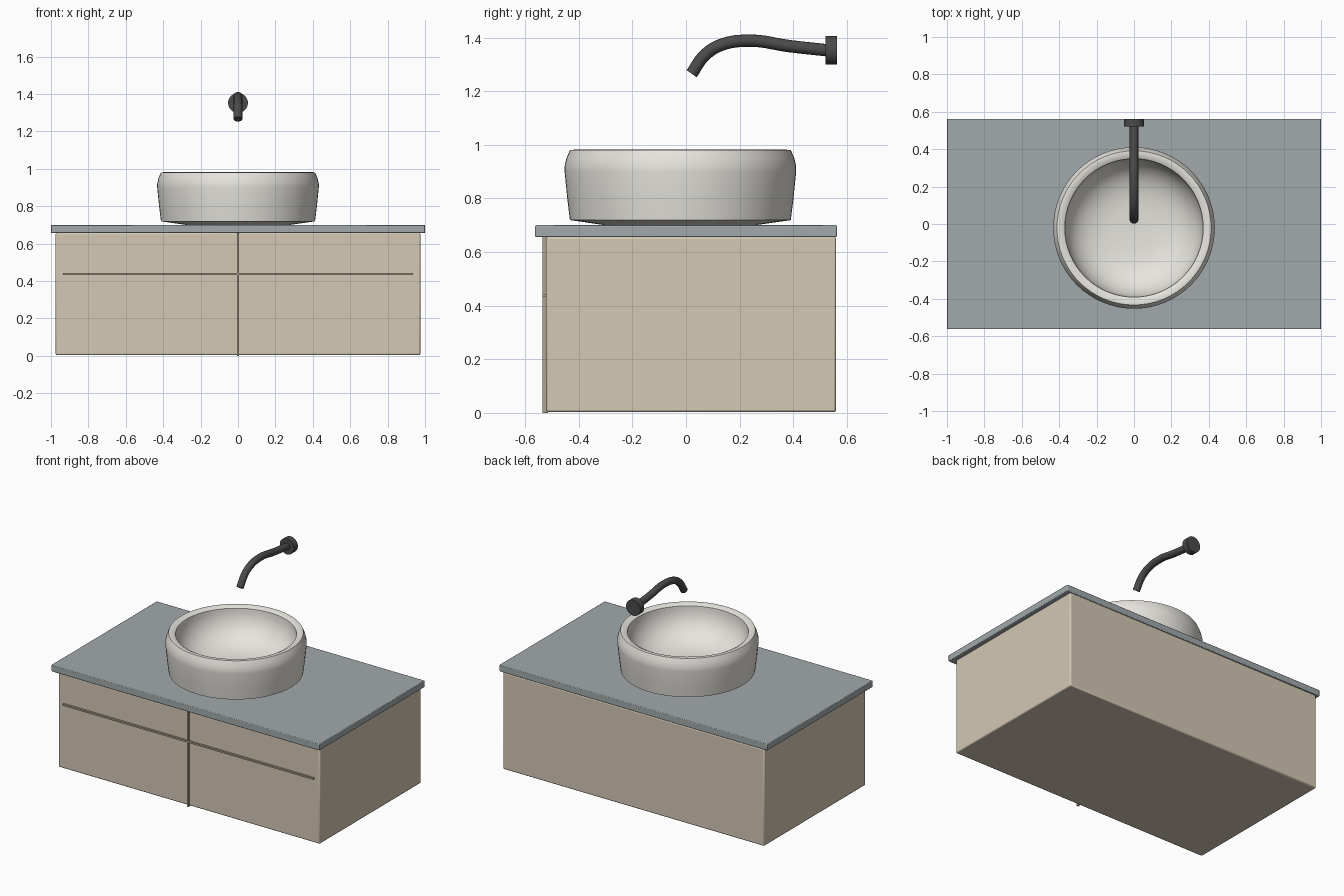
import bpy, bmesh, math
from mathutils import Matrix, Vector

if "Cube" in bpy.data.objects:
    bpy.data.objects.remove(bpy.data.objects["Cube"])


def material(name, rgb):
    m = bpy.data.materials.new(name)
    m.diffuse_color = (*rgb, 1)
    m.use_nodes = True
    m.node_tree.nodes["Principled BSDF"].inputs["Base Color"].default_value = m.diffuse_color
    return m


WOOD = material("beige_wood", (0.66, 0.58, 0.46))
TRIM = material("trim_wood", (0.42, 0.36, 0.28))
STONE = material("grey_stone", (0.36, 0.40, 0.41))
CERAMIC = material("ceramic", (0.80, 0.78, 0.73))
METAL = material("dark_metal", (0.07, 0.07, 0.07))


def finish(name, bm, mat, bevel=0):
    bmesh.ops.recalc_face_normals(bm, faces=bm.faces)
    me = bpy.data.meshes.new(name)
    bm.to_mesh(me)
    bm.free()
    ob = bpy.data.objects.new(name, me)
    bpy.context.collection.objects.link(ob)
    me.materials.append(mat)
    if bevel:
        b = ob.modifiers.new("bevel", 'BEVEL')
        b.width, b.segments = bevel, 2
    bpy.ops.object.select_all(action='DESELECT')
    ob.select_set(True)
    bpy.context.view_layer.objects.active = ob
    bpy.ops.object.shade_smooth_by_angle(angle=math.radians(40))
    return ob


def box(name, lo, hi, mat, bevel=0):
    lo, hi = Vector(lo), Vector(hi)
    bm = bmesh.new()
    bmesh.ops.create_cube(bm, size=1, matrix=Matrix.Translation((lo + hi) / 2)
                          @ Matrix.Diagonal((*(hi - lo), 1)))
    return finish(name, bm, mat, bevel)


def lathe(name, profile, centre, mat, steps=64):
    bm = bmesh.new()
    vs = [bm.verts.new((r, 0, z)) for r, z in profile]
    es = [bm.edges.new(p) for p in zip(vs, vs[1:])]
    bmesh.ops.spin(bm, geom=vs + es, cent=(0, 0, 0), axis=(0, 0, 1),
                   angle=math.tau, steps=steps)
    bmesh.ops.remove_doubles(bm, verts=bm.verts, dist=1e-4)
    bmesh.ops.translate(bm, verts=bm.verts, vec=centre)
    return finish(name, bm, mat)


# Cabinet, countertop and raised front trim
box("cabinet", (-0.975, -0.522, 0.003), (0.975, 0.56, 0.657), WOOD, 0.008)
box("countertop", (-1, -0.5625, 0.656), (1, 0.5625, 0.70), STONE, 0.004)
box("centre_trim", (-0.005, -0.536, 0), (0.005, -0.515, 0.656), TRIM)
box("drawer_trim", (-0.935, -0.535, 0.432), (0.935, -0.515, 0.443), TRIM)

# Vessel basin: outer wall, rim, then curved bowl down to its centre
outer = [(0, 0.70), (0.28, 0.70), (0.412, 0.719), (0.422, 0.80), (0.432, 0.90),
         (0.432, 0.92), (0.425, 0.95), (0.412, 0.98), (0.392, 0.982)]
bowl = [(0.37 * math.cos(t) ** 0.6, 0.97 - 0.22 * math.sin(t))
        for t in (math.pi / 2 * i / 12 for i in range(12))] + [(0, 0.75)]
lathe("basin", outer + bowl, (0, -0.021, 0), CERAMIC)

# Wall plate of the tap
bm = bmesh.new()
bmesh.ops.create_cone(bm, cap_ends=True, segments=32, radius1=0.053, radius2=0.053, depth=0.042,
                      matrix=Matrix.Translation((0, 0.5415, 1.352)) @ Matrix.Rotation(math.pi / 2, 4, 'X'))
finish("tap_wall_plate", bm, METAL)

# Curved spout
path = [(0.53, 1.352), (0.385, 1.368), (0.24, 1.388), (0.13, 1.372), (0.069, 1.333), (0.021, 1.265)]
cu = bpy.data.curves.new("tap_spout", 'CURVE')
cu.dimensions = '3D'
cu.bevel_depth, cu.bevel_resolution, cu.resolution_u = 0.023, 6, 10
cu.use_fill_caps = True
sp = cu.splines.new('BEZIER')
sp.bezier_points.add(len(path) - 1)
for p, (y, z) in zip(sp.bezier_points, path):
    p.co = (0, y, z)
    p.handle_left_type = p.handle_right_type = 'AUTO'
cu.materials.append(METAL)
spout = bpy.data.objects.new("tap_spout", cu)
bpy.context.collection.objects.link(spout)
bpy.ops.object.select_all(action='DESELECT')
spout.select_set(True)
bpy.context.view_layer.objects.active = spout
bpy.ops.object.convert(target='MESH')
bpy.ops.object.shade_smooth_by_angle(angle=math.radians(40))
